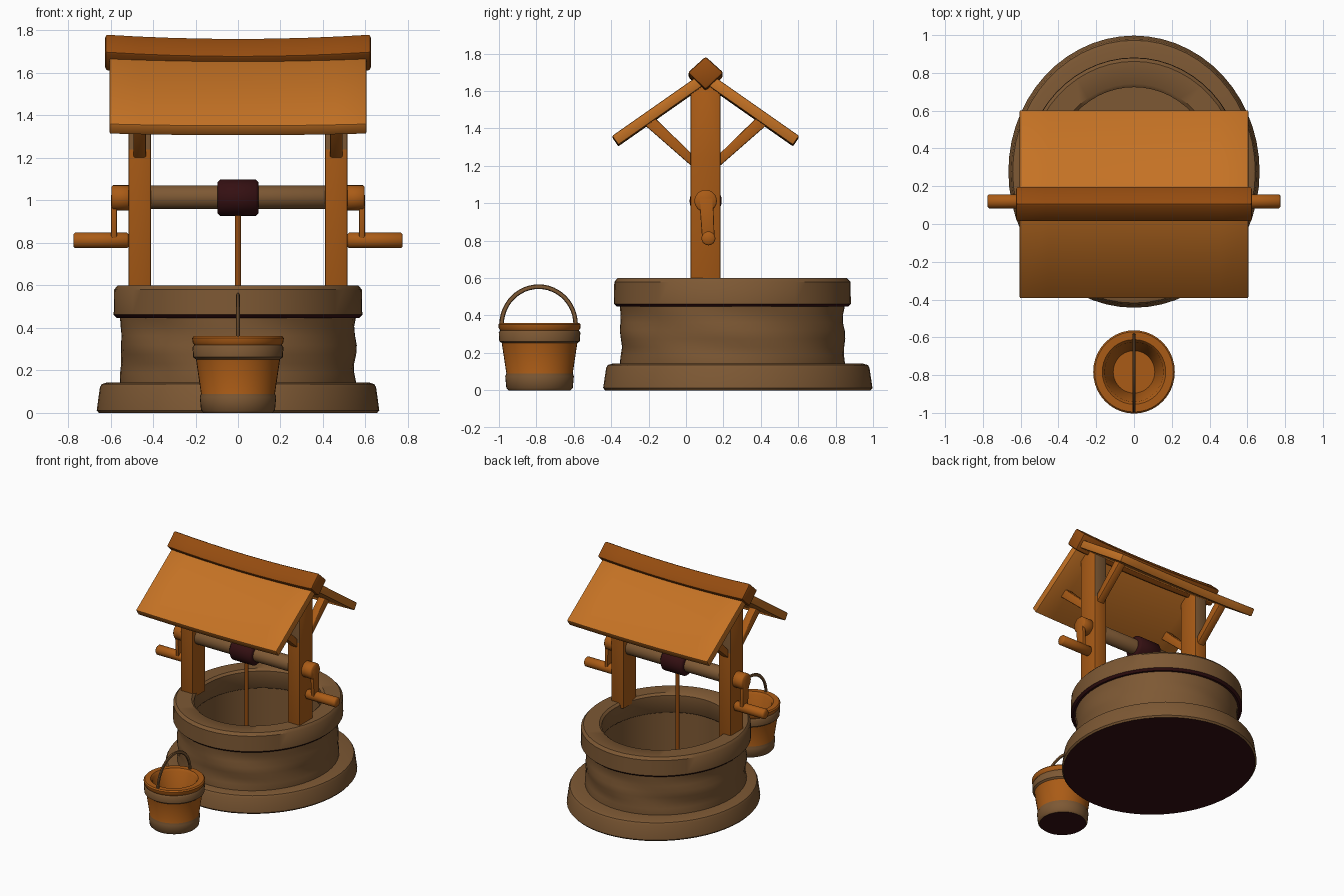
import bpy, bmesh, math
from mathutils import Vector

if "Cube" in bpy.data.objects:
    bpy.data.objects.remove(bpy.data.objects["Cube"])


def mat(name, r, g, b):
    m = bpy.data.materials.new(name)
    m.diffuse_color = (r, g, b, 1)
    m.use_nodes = True
    m.node_tree.nodes["Principled BSDF"].inputs["Base Color"].default_value = m.diffuse_color
    return m


STONE = mat("brown_stone", 0.205, 0.098, 0.034)
ROOF = mat("light_orange_wood", 0.56, 0.17, 0.018)
WOOD = mat("orange_wood", 0.40, 0.105, 0.008)
DARK = mat("dark_orange_wood", 0.30, 0.072, 0.005)
MAROON = mat("dark_maroon", 0.035, 0.005, 0.006)

CY = 0.105  # y of the posts, axle and ridge


def finish(bm, name, mats, rule=None, bevel=0.0, angle=40):
    """Clean up, bevel, colour by rule(centre, normal) and shade smooth."""
    bmesh.ops.remove_doubles(bm, verts=bm.verts, dist=1e-5)
    bmesh.ops.recalc_face_normals(bm, faces=bm.faces)
    if bevel:
        edges = [e for e in bm.edges if len(e.link_faces) == 2
                 and e.calc_face_angle() > 0.5]
        bmesh.ops.bevel(bm, geom=edges, offset=bevel, segments=2,
                        profile=0.5, affect='EDGES')
    bm.normal_update()
    for f in bm.faces:
        f.smooth = True
        if rule:
            f.material_index = rule(f.calc_center_median(), f.normal)
    me = bpy.data.meshes.new(name)
    bm.to_mesh(me)
    bm.free()
    for m in mats:
        me.materials.append(m)
    me.set_sharp_from_angle(angle=math.radians(angle))
    ob = bpy.data.objects.new(name, me)
    bpy.context.collection.objects.link(ob)
    return ob


def sweep(rings, closed_rings, closed_path=False, caps=False):
    """Skin a list of point rings into a bmesh."""
    bm = bmesh.new()
    vs = [[bm.verts.new(p) for p in ring] for ring in rings]
    n, m = len(vs), len(vs[0])
    for i in range(n if closed_path else n - 1):
        for j in range(m if closed_rings else m - 1):
            a, b = vs[i], vs[(i + 1) % n]
            k = (j + 1) % m
            bm.faces.new((a[j], a[k], b[k], b[j]))
    if caps:
        bm.faces.new(vs[0])
        bm.faces.new(vs[-1][::-1])
    return bm


def lathe(name, profile, mats, centre=(0, 0, 0), sy=1.0, seg=48, ring=False,
          axis='Z', rule=None, wave=0.0, angle=40):
    """Spin a (radius, height) profile about z or x."""
    rings = []
    for i in range(seg):
        a = 2 * math.pi * i / seg
        pts = []
        for r, h in profile:
            if wave and 0.15 < h < 0.43 and r > 0.5:
                r += wave * math.sin(5 * a + 25 * h)
            u, v = r * math.cos(a), r * math.sin(a) * sy
            p = (u, v, h) if axis == 'Z' else (h, u, v)
            pts.append(Vector(p) + Vector(centre))
        rings.append(pts)
    bm = sweep(rings, ring, closed_path=True)
    bmesh.ops.dissolve_degenerate(bm, edges=bm.edges, dist=1e-5)
    return finish(bm, name, mats, rule, angle=angle)


def rod(name, x0, x1, r, z, mats, y=CY, b=0.008):
    prof = [(0, x0), (r - b, x0), (r, x0 + b), (r, x1 - b), (r - b, x1), (0, x1)]
    return lathe(name, prof, mats, (0, y, z), seg=24, axis='X', angle=50)


def prism(name, pts, x0, x1, mats, steps=1, sag=0.0, bevel=0.008, rule=None):
    """Extrude a (y, z) outline along x, sagging in the middle."""
    rings = []
    for i in range(steps + 1):
        x = x0 + (x1 - x0) * i / steps
        t = 2 * i / steps - 1
        rings.append([(x, y, z - sag * (1 - t * t)) for y, z in pts])
    return finish(sweep(rings, True, caps=True), name, mats, rule, bevel)


under = lambda c, n: 1 if n.z < -0.7 else 0

# Stone well: footing, hollow wall and rim, all slightly oval
lathe("stone_base", [(0, 0), (0.655, 0), (0.665, 0.012), (0.65, 0.12), (0.642, 0.135),
                     (0.62, 0.142), (0.5, 0.142), (0.5, 0.05), (0, 0.05)],
      [STONE, MAROON], (0, 0.277, 0), 1.083, 56, rule=under)
outer = [(0.552 + 0.004 * math.sin(i * 1.7), 0.1 + i * 0.0438) for i in range(9)]
lathe("stone_wall", [(0, 0.06), (0.46, 0.06), (0.46, 0.46)] + outer[::-1],
      [STONE], (0, 0.248, 0), 1.083, 56, wave=0.004)
lathe("stone_rim", [(0.45, 0.447), (0.57, 0.447), (0.585, 0.462), (0.583, 0.58),
                    (0.566, 0.6), (0.457, 0.6), (0.44, 0.585), (0.44, 0.46)],
      [STONE, MAROON], (0, 0.248, 0), 1.083, 56, ring=True, rule=under)

# Roof slabs and ridge beam
for side, s in (("front", -1), ("back", 1)):
    outline = [(0.5, 1.36), (0.05, 1.675), (0.02, 1.625), (0.467, 1.312)]
    prism(side + "_roof_slab", [(CY + s * d, z) for d, z in outline],
          -0.605, 0.605, [ROOF], 8, 0.008, 0.007)
prism("ridge_beam", [(CY, 1.785), (CY + 0.096, 1.698), (CY, 1.607), (CY - 0.096, 1.698)],
      -0.625, 0.625, [DARK], 8, 0.02, 0.013)

# Posts, braces and cranks on both sides
for side, s in (("left", -1), ("right", 1)):
    post = [(CY - 0.08, 0.56), (CY + 0.08, 0.56), (CY + 0.08, 1.24), (CY + 0.08, 1.6),
            (CY, 1.65), (CY - 0.08, 1.6), (CY - 0.08, 1.24)]
    prism(side + "_post", post, s * 0.41, s * 0.515, [WOOD, STONE],
          rule=lambda c, n: 1 if abs(n.y) > 0.8 and c.z > 1.3 else 0)
    for end, t in (("front", -1), ("back", 1)):
        brace = [(0.06, 1.185), (0.06, 1.25), (0.285, 1.47), (0.34, 1.43)]
        prism(f"{side}_{end}_brace", [(CY + t * d, z) for d, z in brace],
              s * 0.432, s * 0.493, [WOOD])
    x = lambda a, b: (min(s * a, s * b), max(s * a, s * b))
    rod(side + "_crank_hub", *x(0.5, 0.596), 0.06, 1.012, [WOOD])
    prism(side + "_crank_arm", [(CY - 0.035, 1.03), (CY + 0.04, 1.03),
                                (CY + 0.048, 0.8), (CY - 0.018, 0.8)],
          s * 0.57, s * 0.597, [WOOD], bevel=0.006)
    rod(side + "_crank_handle", *x(0.515, 0.775), 0.037, 0.812, [WOOD], y=0.12)

# Axle, rope winding and hanging rope
rod("axle", -0.52, 0.52, 0.056, 1.015, [STONE])
rod("rope_winding", -0.096, 0.096, 0.086, 1.013, [MAROON], b=0.012)
lathe("hanging_rope", [(0, 0.06), (0.015, 0.06), (0.015, 0.96), (0, 0.96)],
      [DARK], (0, CY, 0), seg=10)


# Bucket with two bands and a dark underside
def bucket_rule(c, n):
    r = math.hypot(c.x, c.y + 0.785)
    if n.z < -0.9 and c.z < 0.01:
        return 2
    return 1 if r > 0.15 and (c.z < 0.088 or 0.255 < c.z < 0.318) else 0


lathe("bucket", [(0, 0), (0.162, 0), (0.174, 0.012), (0.18, 0.075), (0.174, 0.09),
                 (0.198, 0.252), (0.211, 0.262), (0.214, 0.308), (0.206, 0.32),
                 (0.214, 0.332), (0.216, 0.352), (0.208, 0.361), (0.168, 0.361),
                 (0.155, 0.345), (0.11, 0.07), (0, 0.07)],
      [WOOD, STONE, MAROON], (0, -0.783, 0), 1.02, 40, rule=bucket_rule)

# Bucket handle: half hoop along y
hoop = []
for i in range(25):
    a = math.pi * i / 24
    ring = []
    for j in range(8):
        b = 2 * math.pi * j / 8
        r = 0.198 + 0.012 * math.cos(b)
        ring.append((0.009 * math.sin(b), -0.788 + r * math.cos(a),
                     0.35 + r * 1.03 * math.sin(a)))
    hoop.append(ring)
finish(sweep(hoop, True, caps=True), "bucket_handle", [STONE])
